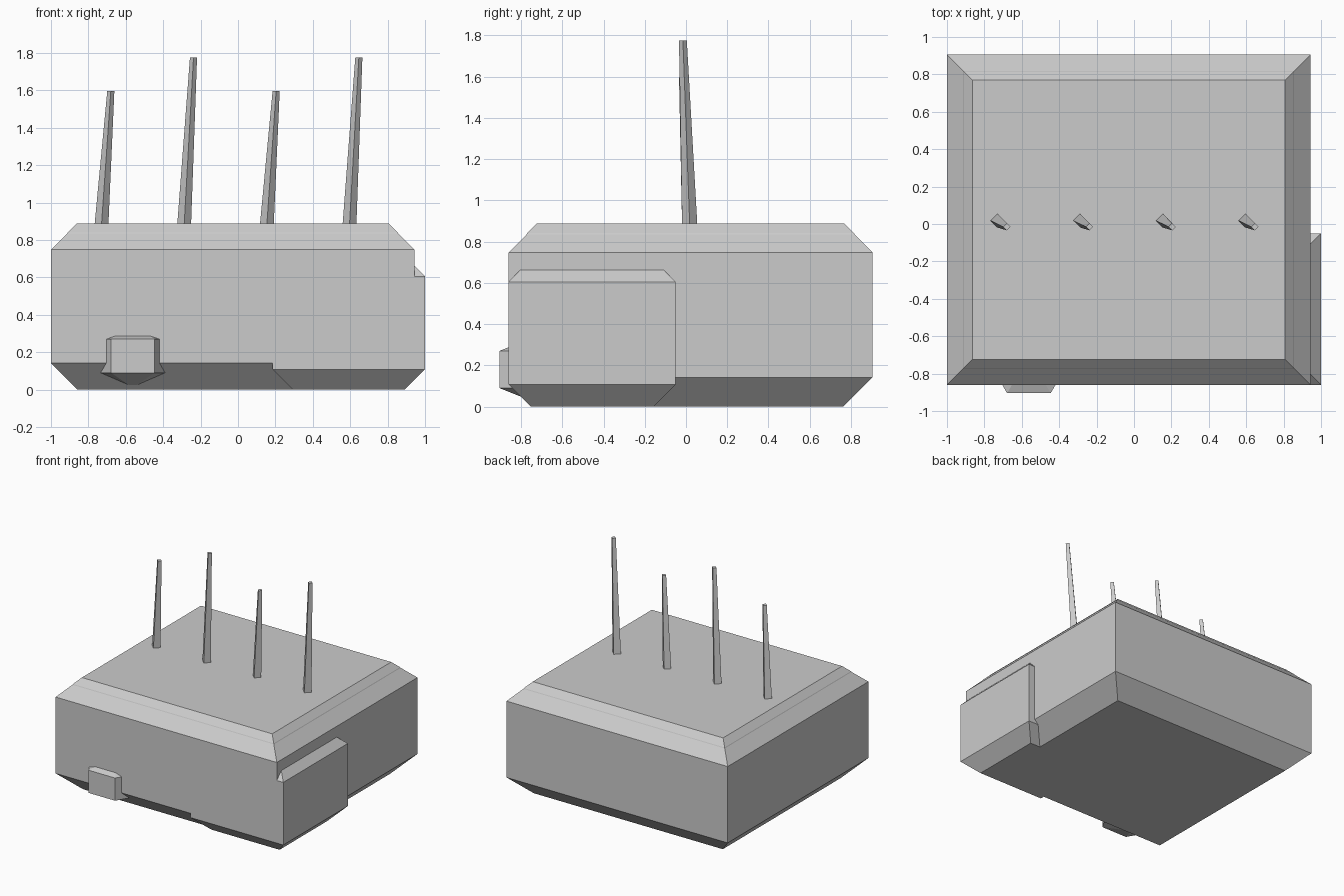
import bpy, bmesh, math

if "Cube" in bpy.data.objects:
    bpy.data.objects.remove(bpy.data.objects["Cube"])


def loft(name, rings):
    """Closed solid through a list of equal-length point rings, capped at both ends."""
    bm = bmesh.new()
    loops = [[bm.verts.new(p) for p in r] for r in rings]
    n = len(loops[0])
    for a, b in zip(loops, loops[1:]):
        for i in range(n):
            j = (i + 1) % n
            bm.faces.new((a[i], a[j], b[j], b[i]))
    bm.faces.new(loops[0][::-1])
    bm.faces.new(loops[-1])
    bmesh.ops.remove_doubles(bm, verts=bm.verts, dist=1e-5)
    bmesh.ops.recalc_face_normals(bm, faces=bm.faces)
    me = bpy.data.meshes.new(name)
    bm.to_mesh(me)
    bm.free()
    ob = bpy.data.objects.new(name, me)
    bpy.context.collection.objects.link(ob)
    return ob


def stepped_block(name, x0, x1, y0, y1, profile):
    """Block whose footprint is inset by d at each height z of the profile."""
    return loft(name, [[(x0 + d, y0 + d, z), (x1 - d, y0 + d, z),
                        (x1 - d, y1 - d, z), (x0 + d, y1 - d, z)]
                       for d, z in profile])


def ring(cx, cy, z, r, n, turn=0.0):
    return [(cx + r * math.cos(turn + 2 * math.pi * i / n),
             cy + r * math.sin(turn + 2 * math.pi * i / n), z) for i in range(n)]


# main case with chamfers and the thin seam under the lid
stepped_block("case", -1.0, 0.943, -0.86, 0.905,
              [(0.142, 0), (0, 0.142), (0, 0.748), (0.087, 0.835),
               (0.09, 0.841), (0.136, 0.887)])

# chamfered block bulging out of the right front corner
stepped_block("side_block", 0.185, 1.0, -0.86, -0.05,
              [(0.108, 0), (0, 0.108), (0, 0.605), (0.108, 0.713)])

# six-sided knob with pointed ends, half sunk in the front
kx, ky, kr = -0.562, -0.703, 0.233
loft("front_knob", [ring(kx, ky, 0.01, 0.002, 6), ring(kx, ky, 0.09, kr, 6),
                    ring(kx, ky, 0.27, kr, 6), ring(kx, ky, 0.35, 0.002, 6)])

# row of leaning, tapered four-sided aerials, alternating in height
for i in range(4):
    x = -0.73 + 0.442 * i
    top = 1.775 if i % 2 else 1.597
    loft(f"aerial_{i + 1}", [ring(x, 0.018, 0.88, 0.037, 4),
                             ring(x + 0.05, -0.015, top, 0.019, 4)])
